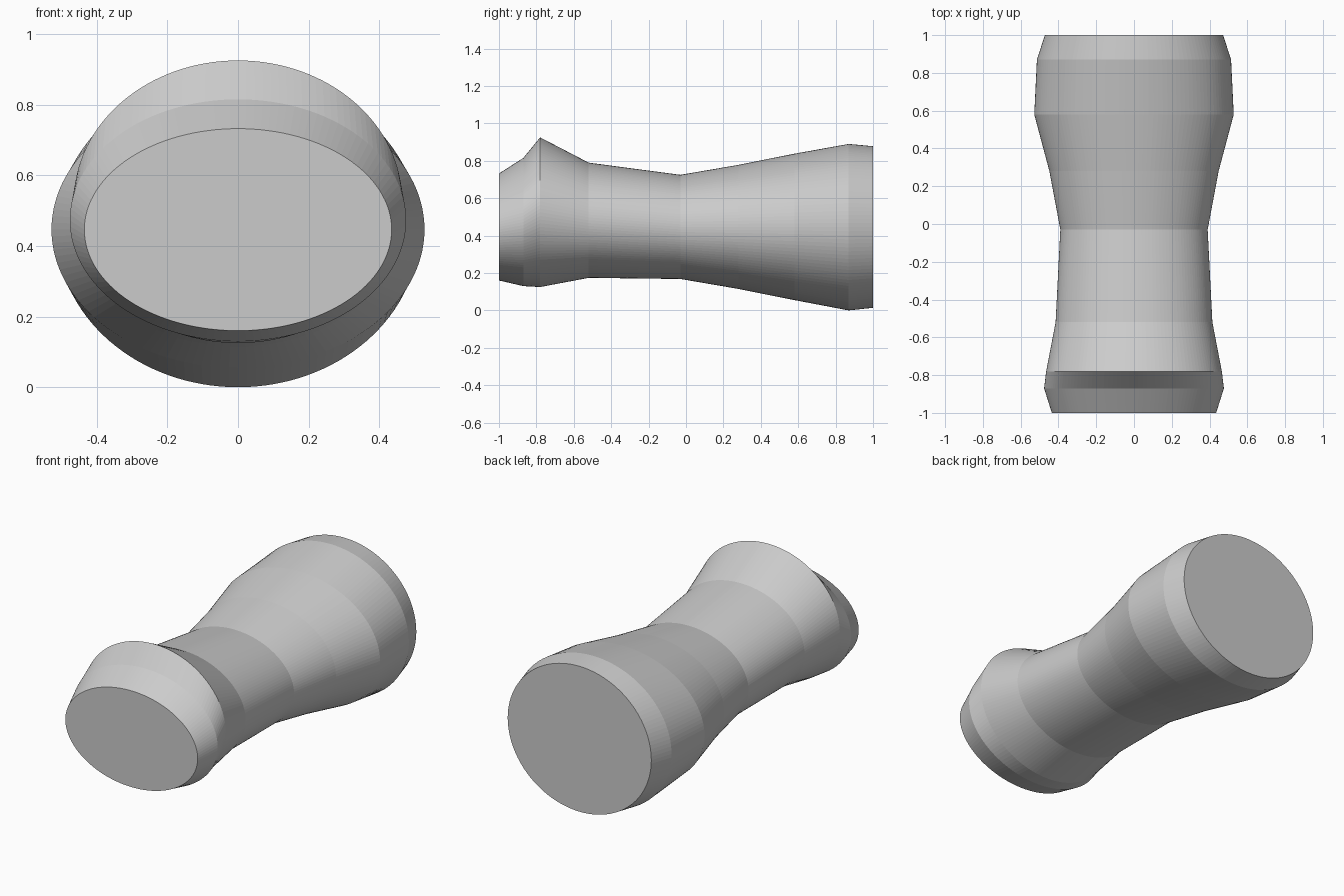
import bpy, bmesh
from math import cos, sin, pi

if "Cube" in bpy.data.objects:
    bpy.data.objects.remove(bpy.data.objects["Cube"])

SIDES = 128

# Elliptical stations along the body: y, bottom z, top z, half width
STATIONS = [
    (-1.00, 0.160, 0.732, 0.435),
    (-0.87, 0.130, 0.815, 0.476),
    (-0.78, 0.125, 0.925, 0.465),
    (-0.52, 0.174, 0.790, 0.415),
    (-0.03, 0.168, 0.725, 0.390),
    (0.28, 0.115, 0.778, 0.448),
    (0.58, 0.055, 0.838, 0.528),
    (0.87, 0.000, 0.890, 0.514),
    (1.00, 0.014, 0.878, 0.472),
]


def ring(bm, y, low, high, half_width):
    mid, half_height = (low + high) / 2, (high - low) / 2
    return [bm.verts.new((half_width * cos(2 * pi * i / SIDES), y,
                          mid + half_height * sin(2 * pi * i / SIDES)))
            for i in range(SIDES)]


# Waisted body lofted through the stations, with flat end caps
bm = bmesh.new()
rings = [ring(bm, *s) for s in STATIONS]
for a, b in zip(rings, rings[1:]):
    for i in range(SIDES):
        j = (i + 1) % SIDES
        bm.faces.new((a[i], a[j], b[j], b[i]))
bm.faces.new(rings[0])
bm.faces.new(rings[-1])
bmesh.ops.recalc_face_normals(bm, faces=bm.faces)

mesh = bpy.data.meshes.new("waisted_body")
bm.to_mesh(mesh)
bm.free()
body = bpy.data.objects.new("waisted_body", mesh)
bpy.context.collection.objects.link(body)
